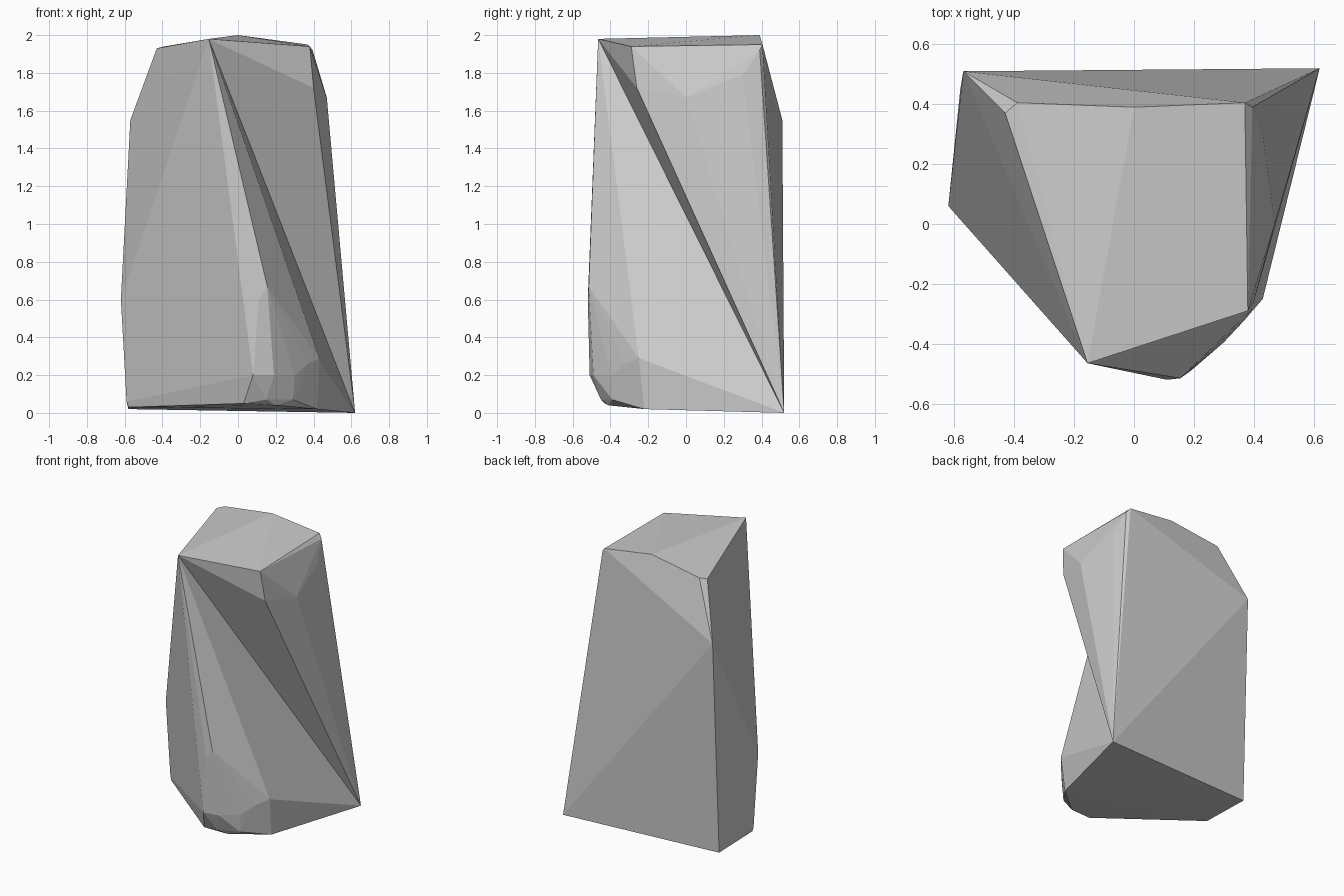
import bpy
import bmesh

# Three shared corners: the seam between the upper and lower halves of the rock
SEAM = [(-0.155, -0.465, 1.98), (0.62, 0.52, 0.0), (-0.57, 0.51, 1.55)]

# Upper half: slanted crown and overhanging right shoulder
UPPER = [(-0.43, 0.37, 1.93), (-0.39, 0.405, 1.94), (0.0, 0.39, 2.0),
         (0.37, 0.405, 1.95), (0.395, 0.39, 1.92), (0.38, -0.29, 1.94),
         (0.385, -0.27, 1.91), (0.40, -0.26, 1.72), (0.43, 0.30, 1.79),
         (0.47, 0.0, 1.67)]

# Lower half: left flank, chipped front foot and flat base
LOWER = [(-0.62, 0.06, 0.60), (-0.58, 0.45, 0.02), (-0.58, 0.07, 0.03),
         (-0.59, 0.07, 0.06), (0.11, -0.52, 0.60), (0.155, -0.515, 0.67),
         (0.08, -0.51, 0.20), (0.19, -0.49, 0.20), (0.30, -0.395, 0.20),
         (0.37, -0.32, 0.26), (0.43, -0.25, 0.29), (0.42, -0.22, 0.02),
         (0.29, -0.39, 0.07), (0.15, -0.45, 0.07), (0.20, -0.41, 0.04),
         (0.03, -0.43, 0.05)]


def add_half(bm, points):
    """Facet a half as a hull and open it along the seam triangle."""
    verts = [bm.verts.new(p) for p in SEAM + points]
    seam = set(verts[:3])
    bmesh.ops.convex_hull(bm, input=verts)
    bmesh.ops.delete(bm, geom=[f for f in bm.faces if set(f.verts) == seam],
                     context='FACES_ONLY')
    bmesh.ops.delete(bm, geom=[v for v in bm.verts if not v.link_faces],
                     context='VERTS')


# Faceted rock: both halves welded, leaving the diagonal crease
bm = bmesh.new()
add_half(bm, UPPER)
add_half(bm, LOWER)
bmesh.ops.remove_doubles(bm, verts=bm.verts[:], dist=0.0005)
bmesh.ops.recalc_face_normals(bm, faces=bm.faces[:])
mesh = bpy.data.meshes.new("rock")
bm.to_mesh(mesh)
bm.free()
bpy.context.collection.objects.link(bpy.data.objects.new("rock", mesh))
